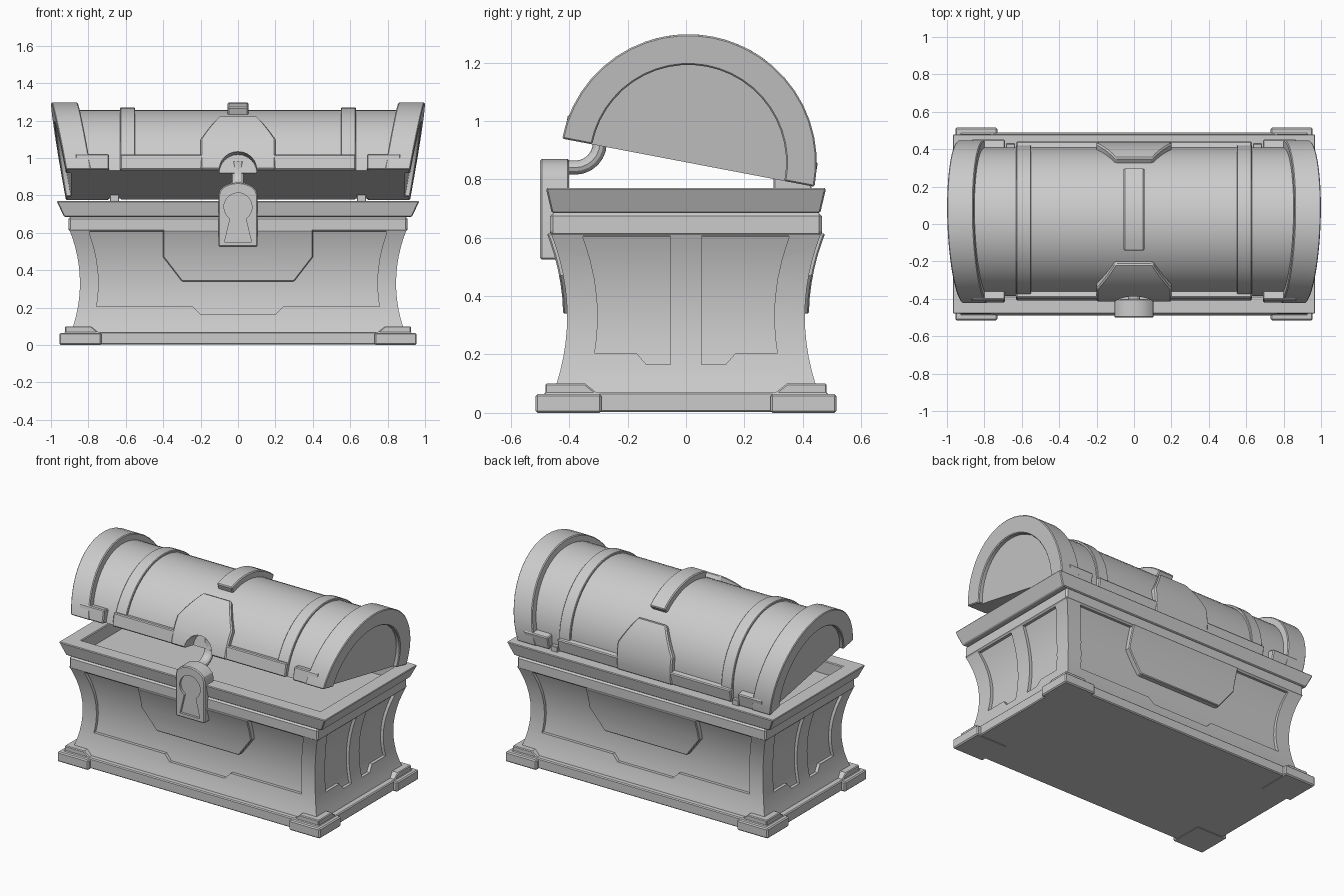
import bpy, bmesh, math
from mathutils import Matrix, Vector

if "Cube" in bpy.data.objects:
    bpy.data.objects.remove(bpy.data.objects["Cube"])

TILT = Matrix.Translation((0, .008, .857)) @ Matrix.Rotation(math.radians(-10.8), 4, 'X')
I = Matrix.Identity(4)


def finish(name, bm, mat=I, bevel=0):
    bmesh.ops.remove_doubles(bm, verts=bm.verts, dist=1e-5)
    bmesh.ops.recalc_face_normals(bm, faces=bm.faces)
    bm.transform(mat)
    me = bpy.data.meshes.new(name)
    bm.to_mesh(me)
    bm.free()
    ob = bpy.data.objects.new(name, me)
    bpy.context.collection.objects.link(ob)
    if bevel:
        add_bevel(ob, bevel)
    return ob


def add_bevel(ob, width):
    m = ob.modifiers.new("Bevel", 'BEVEL')
    m.width, m.segments, m.limit_method = width, 1, 'ANGLE'
    m.angle_limit = math.radians(40)


def box(name, lo, hi, mat=I, bevel=.006):
    bm = bmesh.new()
    bmesh.ops.create_cube(bm, size=1)
    for v in bm.verts:
        v.co = [lo[i] if v.co[i] < 0 else hi[i] for i in range(3)]
    return finish(name, bm, mat, bevel)


def rings(name, loops, mat=I, bevel=0):
    """Skin a list of point loops and cap both ends."""
    bm = bmesh.new()
    vs = [[bm.verts.new(p) for p in l] for l in loops]
    n = len(vs[0])
    for a, b in zip(vs, vs[1:]):
        for i in range(n):
            bm.faces.new((a[i], a[(i + 1) % n], b[(i + 1) % n], b[i]))
    bm.faces.new(vs[0])
    bm.faces.new(vs[-1])
    return finish(name, bm, mat, bevel)


def rect_loop(x, y, z):
    return [(-x, -y, z), (x, -y, z), (x, y, z), (-x, y, z)]


def prism(name, pts, axis, lo, hi, mat=I, bevel=0):
    put = (lambda u, z, d: (u, d, z)) if axis == 'Y' else (lambda u, z, d: (d, u, z))
    return rings(name, [[put(u, z, d) for u, z in pts] for d in (lo, hi)], mat, bevel)


def arc_solid(name, r0, r1, a0, a1, seg, x0, x1, bevel=0):
    """Curved slab on the lid; x0, x1 are functions of (angle, height)."""
    loops = []
    for i in range(seg + 1):
        deg = a0 + (a1 - a0) * i / seg
        c, s = math.cos(math.radians(deg)), math.sin(math.radians(deg))
        corners = ((r0, x0), (r1, x0), (r1, x1), (r0, x1))
        loops.append([(f(deg, r * s), -r * c, r * s) for r, f in corners])
    if r0 > 0:
        return rings(name, loops, TILT, bevel)
    # full half disc: two D-shaped ends joined along the rim
    ends = [[l[k] for l in loops] for k in (1, 2)]
    return rings(name, ends, TILT, bevel)


def boolean(ob, cutter, op='DIFFERENCE'):
    m = ob.modifiers.new("Bool", 'BOOLEAN')
    m.operation, m.object, m.solver = op, cutter, 'EXACT'
    cutter.hide_render = True
    bake(ob)


def bake(ob):
    dg = bpy.context.evaluated_depsgraph_get()
    me = bpy.data.meshes.new_from_object(ob.evaluated_get(dg))
    ob.modifiers.clear()
    ob.data = me


def bow(z):
    return .05 * ((z - .33) / .27) ** 2


def body(name, off, z0, z1):
    zs = [z0 + (z1 - z0) * i / 12 for i in range(13)]
    return rings(name, [rect_loop(.845 + bow(z) + off, .407 + bow(z) + off, z) for z in zs])


cutters = []

# chest body: bowed frame with panel openings over a recessed core
frame = body("body_frame", 0, .05, .62)
body("body_panels", -.02, .04, .63)
zs = [.66, .6, .53, .46, .39, .32, .26, .205]
half = [(.745 + bow(min(z, .6)), z) for z in zs] + [(.24, .205), (.2, .165)]
cut = prism("front_panel_cutter", half + [(-u, z) for u, z in half[::-1]], 'Y', -.7, .7)
boolean(frame, cut)
cutters.append(cut)
for s in (-1, 1):
    side = [(s * (.302 + bow(min(z, .6))), z) for z in zs]
    side += [(s * .17, .205), (s * .135, .165), (s * .053, .165), (s * .053, .66)]
    cut = prism("side_panel_cutter", side, 'X', -1.2, 1.2)
    boolean(frame, cut)
    cutters.append(cut)

# raised plates on front and back
shield = [(-.4, .615), (-.4, .47), (-.3, .34), (.3, .34), (.4, .47), (.4, .615)]
for nm, s in (("front", -1), ("back", 1)):
    plate = prism(nm + "_plate", shield, 'Y', s * .36, s * .6)
    skin = body("plate_skin", .014, .05, .64)
    boolean(plate, skin, 'INTERSECT')
    cutters.append(skin)
    add_bevel(plate, .012)

# plinth, band and hollow rim
box("plinth", (-.93, -.488, .003), (.93, .488, .07))
box("band", (-.905, -.465, .605), (.905, .465, .685), bevel=.01)
rim = [(.93, .46, .685), (.97, .48, .77), (.87, .385, .77), (.87, .385, .68)]
rings("rim", [rect_loop(*l) for l in rim], bevel=.005)

# corner feet with stepped tops
for sx in (-1, 1):
    for sy in (-1, 1):
        def q(x0, x1, y0, y1, z):
            return [(sx * x, sy * y, z) for x, y in ((x0, y0), (x1, y0), (x1, y1), (x0, y1))]
        rings("foot", [q(.73, .955, .29, .515, 0), q(.73, .955, .29, .515, .065)], bevel=.007)
        rings("foot_step", [q(.735, .925, .295, .482, .06), q(.785, .925, .345, .482, .1)], bevel=.005)

# lid barrel
barrel = arc_solid("lid_barrel", 0, .40, 0, 180, 30, lambda a, h: -.86, lambda a, h: .86)
for s in (-1, 1):
    # flared end rings with recessed end panels
    arc_solid("lid_end_ring", .335, .44, 0, 180, 24, lambda a, h: s * (.785 + .17 * h),
              lambda a, h: s * (.92 + .182 * h), .005)
    arc_solid("lid_end_panel", 0, .345, 0, 180, 24, lambda a, h: s * .8,
              lambda a, h: s * (.893 + .182 * h))
    arc_solid("lid_strap", .38, .413, 0, 180, 30, lambda a, h: s * .55, lambda a, h: s * .63, .004)
    for t in (-1, 1):
        y0, y1 = sorted((t * .34, t * .436))
        x0, x1 = sorted((s * .69, s * .87))
        box("lid_corner_block", (x0, y0, 0), (x1, y1, .085), TILT)
    x0, x1 = sorted((s * .635, s * .685))
    box("hinge", (x0, .3, .75), (x1, .43, .805), bevel=.004)

# lid edge bands and shield plates, front and back
width = lambda a: .2 if min(a, 180 - a) < 24.01 else .2 - .1 * (min(a, 180 - a) - 24) / 24
front = [barrel]
for t, nm in ((-1, "front"), (1, "back")):
    y0, y1 = sorted((t * .34, t * .425))
    bd = box("lid_band_" + nm, (-.63, y0, 0), (.63, y1, .085), TILT)
    a0, a1 = (0, 48) if t < 0 else (180, 132)
    pl = arc_solid("lid_plate_" + nm, .38, .433, a0, a1, 8,
                   lambda a, h: -width(a), lambda a, h: width(a), .008)
    if t < 0:
        front += [bd, pl]
arch = [(.1 * math.cos(i * math.pi / 12), .1 * math.sin(i * math.pi / 12)) for i in range(24)]
cut = prism("arch_cutter", arch, 'Y', -.6, -.335, TILT)
for ob in front:
    boolean(ob, cut)
cutters.append(cut)

# short strap over the crown
arc_solid("lid_crown_strap", .38, .44, 59, 121, 10, lambda a, h: -.055, lambda a, h: .055, .006)

# hanging padlock with keyhole
top = [(.105 * math.cos(a), .8 + .07 * math.sin(a)) for a in [math.pi * i / 8 for i in range(9)]]
lock = prism("padlock", top + [(-.105, .525), (.105, .525)], 'Y', -.5, -.4, bevel=.006)
key = [(.075 * math.cos(math.radians(a)), .738 + .075 * math.sin(math.radians(a)))
       for a in range(-56, 237, 15)]
key += [(-.042, .676), (-.072, .55), (.072, .55)]
cut = prism("keyhole_cutter", key, 'Y', -.55, -.485)
boolean(lock, cut)
cutters.append(cut)

# shackle: bent tube from padlock into lid
path = [(-.45, .84)] + [(-.38 + .085 * math.sin(a), .925 - .085 * math.cos(a))
                        for a in [math.pi / 2 * i / 6 for i in range(7)]] + [(-.295, .98)]
loops = []
for i, (y, z) in enumerate(path):
    p, n = path[max(i - 1, 0)], path[min(i + 1, len(path) - 1)]
    d = Vector((0, n[0] - p[0], n[1] - p[1])).normalized()
    nrm = Vector((0, -d.z, d.y))
    loops.append([Vector((.032 * math.cos(k), y, z)) + nrm * .024 * math.sin(k)
                  for k in [math.tau * j / 12 for j in range(12)]])
rings("shackle", loops)

# clean up helpers, bake modifiers, shade
for c in cutters:
    bpy.data.objects.remove(c)
for ob in list(bpy.context.collection.objects):
    if ob.modifiers:
        bake(ob)
    ob.select_set(True)
    bpy.context.view_layer.objects.active = ob
bpy.ops.object.shade_smooth_by_angle(angle=math.radians(25))
